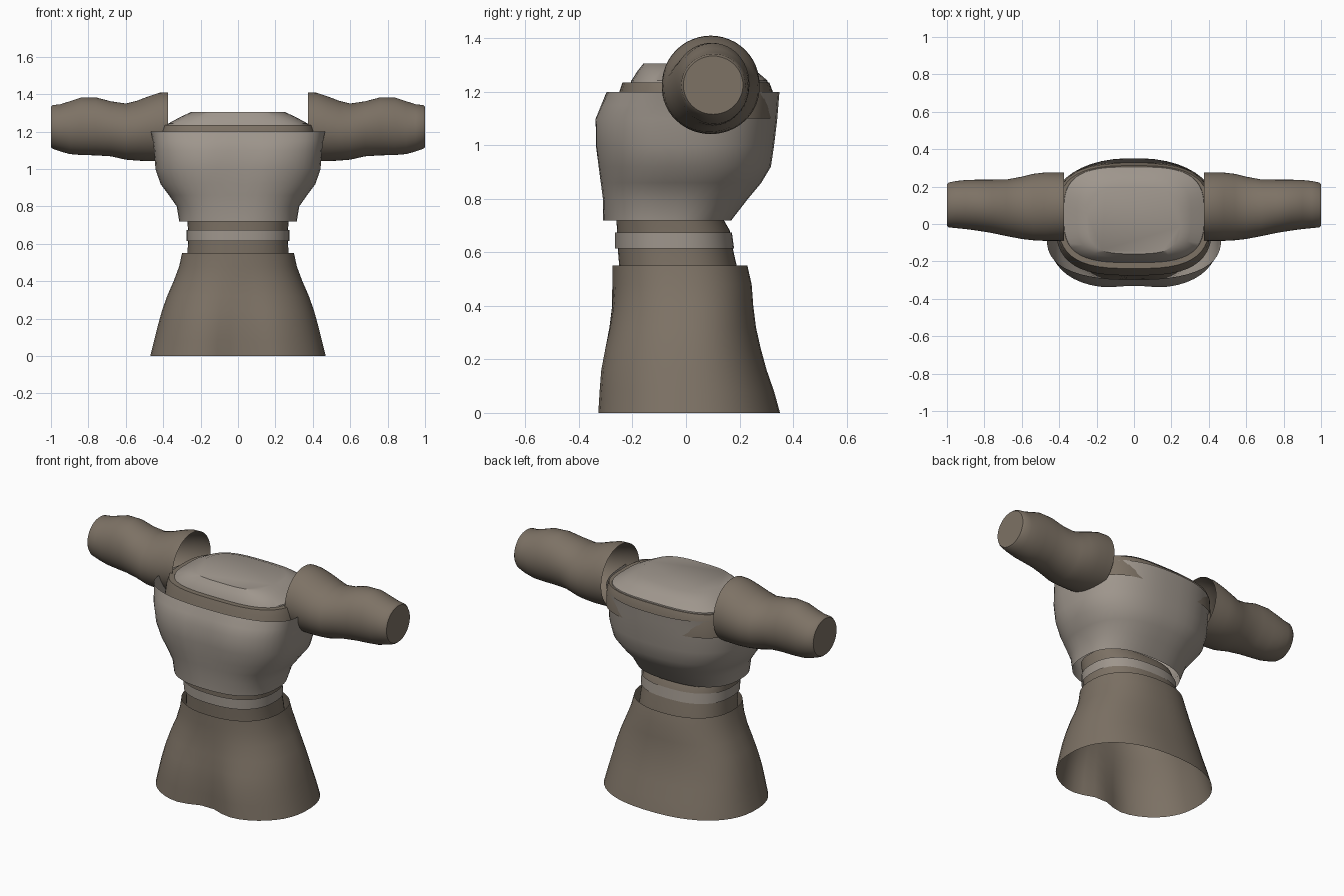
import bpy, bmesh, math


def material(name, rgb):
    m = bpy.data.materials.new(name)
    m.diffuse_color = (*rgb, 1)
    return m


BROWN = material("brown cloth", (0.205, 0.168, 0.130))
GREY = material("warm grey cloth", (0.345, 0.305, 0.265))
SEG = 48


def spow(v, e):
    return math.copysign(abs(v) ** e, v)


def ring(z, w, front, back, n=2.4, cy=None, notch=0.0):
    """Horizontal rounded outline with its own front and back depth."""
    cy = (front + back) / 2 if cy is None else cy
    pts = []
    for i in range(SEG):
        a = 2 * math.pi * (i + 0.5) / SEG
        c, s = spow(math.cos(a), 2 / n), spow(math.sin(a), 2 / n)
        x = w * c
        y = cy + s * ((back - cy) if s > 0 else (cy - front))
        if s < 0:
            y += notch * math.exp(-(x / 0.13) ** 2) * -s
        pts.append((x, y, z))
    return pts


def loft(name, rings, mat, cap=False):
    """Skin a stack of outlines; optionally close the last one."""
    bm = bmesh.new()
    rows = [[bm.verts.new(p) for p in r] for r in rings]
    for lo, hi in zip(rows, rows[1:]):
        for i in range(SEG):
            j = (i + 1) % SEG
            bm.faces.new((lo[i], lo[j], hi[j], hi[i]))
    if cap:
        bm.faces.new(rows[-1])
    bmesh.ops.recalc_face_normals(bm, faces=bm.faces)
    me = bpy.data.meshes.new(name)
    bm.to_mesh(me)
    bm.free()
    me.materials.append(mat)
    ob = bpy.data.objects.new(name, me)
    bpy.context.collection.objects.link(ob)
    bpy.ops.object.select_all(action='DESELECT')
    ob.select_set(True)
    bpy.context.view_layer.objects.active = ob
    bpy.ops.object.shade_smooth_by_angle(angle=math.radians(40))
    return ob


# Flared skirt, open at both ends, dipping in between the legs
loft("skirt", [
    ring(0.00, 0.470, -0.355, 0.352, 2.3, 0.0, 0.07),
    ring(0.08, 0.450, -0.350, 0.330, 2.3, 0.0, 0.06),
    ring(0.16, 0.430, -0.343, 0.302, 2.3, 0.0, 0.05),
    ring(0.24, 0.408, -0.325, 0.280, 2.3, 0.0, 0.035),
    ring(0.32, 0.380, -0.303, 0.262, 2.3, 0.0, 0.02),
    ring(0.40, 0.345, -0.286, 0.252, 2.3, 0.0, 0.01),
    ring(0.48, 0.315, -0.276, 0.246, 2.3),
    ring(0.55, 0.300, -0.276, 0.230, 2.3)], BROWN)

# Waist and the belt around it
loft("waist", [
    ring(0.50, 0.275, -0.248, 0.195, 2.4),
    ring(0.55, 0.270, -0.250, 0.190, 2.4),
    ring(0.62, 0.268, -0.256, 0.174, 2.4),
    ring(0.68, 0.268, -0.258, 0.165, 2.4),
    ring(0.75, 0.275, -0.262, 0.125, 2.4)], BROWN)
loft("belt", [
    ring(0.615, 0.276, -0.266, 0.180, 2.4),
    ring(0.675, 0.276, -0.266, 0.172, 2.4)], GREY)

# Bodice, widening to an open upper rim
loft("bodice", [
    ring(0.72, 0.315, -0.310, 0.170, 2.5, -0.07),
    ring(0.80, 0.328, -0.320, 0.232, 2.5, -0.06, 0.01),
    ring(0.86, 0.370, -0.328, 0.282, 2.5, -0.05, 0.01),
    ring(0.92, 0.415, -0.338, 0.318, 2.5, -0.04, 0.015),
    ring(1.00, 0.442, -0.350, 0.330, 2.5, -0.05, 0.02),
    ring(1.10, 0.450, -0.350, 0.342, 2.5, -0.07, 0.02),
    ring(1.15, 0.456, -0.325, 0.346, 2.5, -0.08, 0.01),
    ring(1.20, 0.466, -0.297, 0.350, 2.5, -0.08)], GREY)

# Neckline band and the raised yoke inside it
loft("neckline_band", [
    ring(1.10, 0.420, -0.275, 0.330, 3.0),
    ring(1.20, 0.415, -0.250, 0.325, 3.0),
    ring(1.235, 0.405, -0.238, 0.312, 3.0),
    ring(1.235, 0.370, -0.205, 0.290, 3.0)], BROWN)
loft("yoke", [
    ring(1.20, 0.385, -0.215, 0.312, 3.2),
    ring(1.242, 0.375, -0.205, 0.305, 3.2),
    ring(1.280, 0.305, -0.180, 0.260, 3.2),
    ring(1.305, 0.250, -0.160, 0.200, 3.2)], GREY, cap=True)


def arm_ring(x, front, back, low, high, side):
    """Upright oval outline across the arm."""
    cy, cz, ry, rz = (front + back) / 2, (low + high) / 2, (back - front) / 2, (high - low) / 2
    return [(side * x, cy + ry * math.cos(2 * math.pi * i / SEG),
             cz + rz * math.sin(2 * math.pi * i / SEG)) for i in range(SEG)]


# Sleeves: open at the shoulder, closed at the cuff
ARM = [(0.375, -0.090, 0.275, 1.045, 1.410), (0.42, -0.090, 0.275, 1.042, 1.408),
       (0.48, -0.090, 0.275, 1.042, 1.388), (0.54, -0.087, 0.268, 1.045, 1.365),
       (0.60, -0.080, 0.253, 1.050, 1.350), (0.68, -0.065, 0.238, 1.068, 1.362),
       (0.76, -0.048, 0.237, 1.073, 1.383), (0.84, -0.035, 0.237, 1.075, 1.382),
       (0.90, -0.027, 0.235, 1.080, 1.362), (0.95, -0.022, 0.230, 1.094, 1.346),
       (0.99, -0.018, 0.222, 1.108, 1.342), (1.00, -0.010, 0.213, 1.116, 1.334)]
for label, side in (("right", 1), ("left", -1)):
    loft(label + "_sleeve", [arm_ring(*a, side) for a in ARM], BROWN, cap=True)
